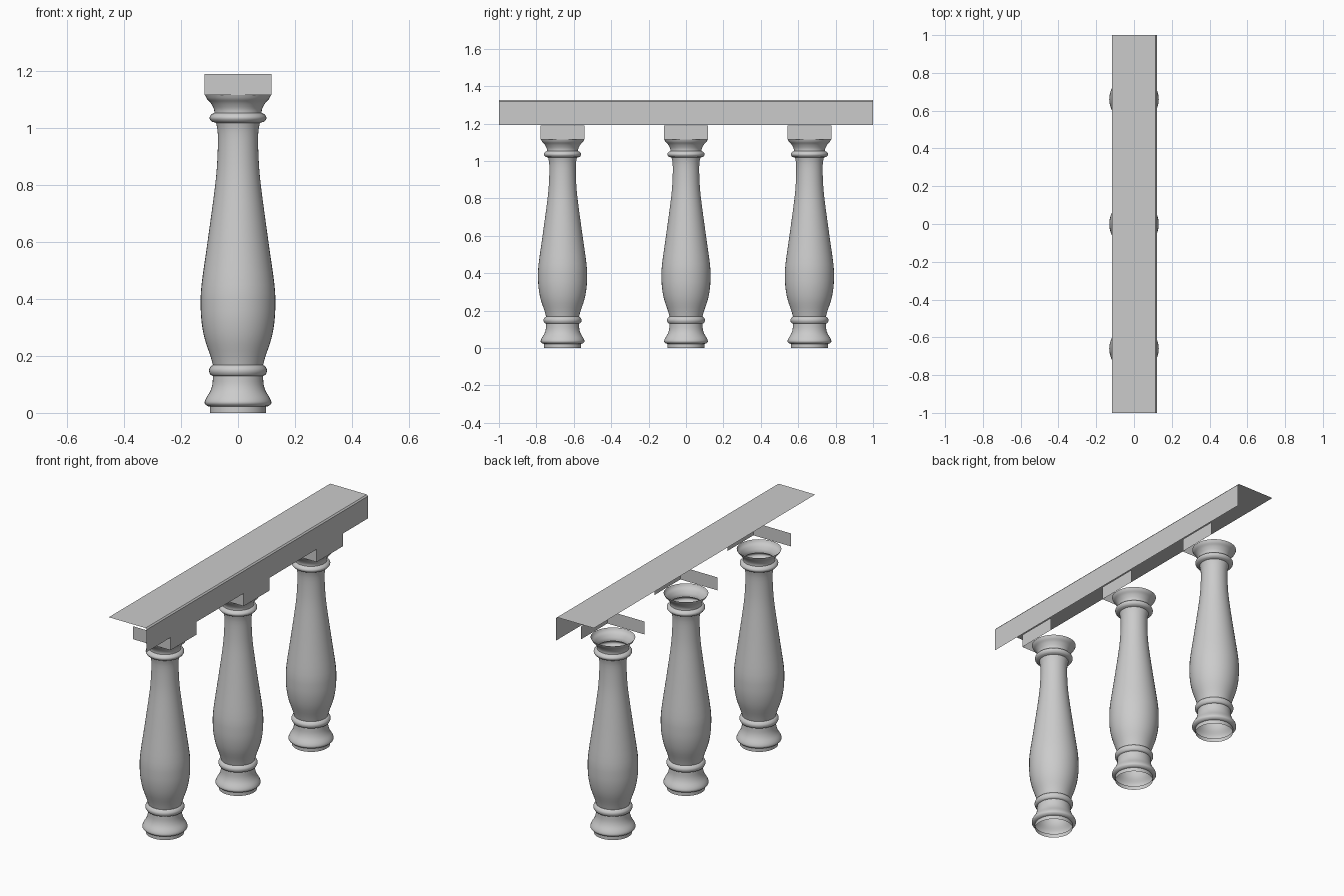
import bpy, bmesh, math

if "Cube" in bpy.data.objects:
    bpy.data.objects.remove(bpy.data.objects["Cube"])

SEGMENTS = 40
SPACING = 0.66


def make_object(name, mesh, location=(0, 0, 0)):
    ob = bpy.data.objects.new(name, mesh)
    ob.location = location
    bpy.context.collection.objects.link(ob)
    return ob


def sheet_mesh(name, quads):
    """Open sheet made from a few quads, welded together."""
    bm = bmesh.new()
    for quad in quads:
        bm.faces.new([bm.verts.new(p) for p in quad])
    bmesh.ops.remove_doubles(bm, verts=bm.verts, dist=1e-5)
    mesh = bpy.data.meshes.new(name)
    bm.to_mesh(mesh)
    bm.free()
    return mesh


def lathe_mesh(name, profile):
    """Open tube turned around z from (radius, height) points."""
    bm = bmesh.new()
    rings = []
    for r, z in profile:
        rings.append([bm.verts.new((r * math.cos(a), r * math.sin(a), z))
                      for a in (2 * math.pi * i / SEGMENTS for i in range(SEGMENTS))])
    for lo, hi in zip(rings, rings[1:]):
        for i in range(SEGMENTS):
            j = (i + 1) % SEGMENTS
            bm.faces.new((lo[i], lo[j], hi[j], hi[i]))
    mesh = bpy.data.meshes.new(name)
    bm.to_mesh(mesh)
    bm.free()
    return mesh


def smooth_span(points, steps=3):
    """Catmull-Rom curve through (radius, height) points."""
    p = [points[0]] + points + [points[-1]]
    out = []
    for a, b, c, d in zip(p, p[1:], p[2:], p[3:]):
        for s in range(steps):
            t = s / steps
            out.append(tuple(0.5 * (2 * b[k] + (c[k] - a[k]) * t
                             + (2 * a[k] - 5 * b[k] + 4 * c[k] - d[k]) * t ** 2
                             + (3 * b[k] - a[k] - 3 * c[k] + d[k]) * t ** 3)
                             for k in (0, 1)))
    return out + [points[-1]]


# Baluster profile: foot, lower ring, belly, upper ring, flared capital
foot = [(0.099, 0.0), (0.099, 0.022)]
base = [(0.108, 0.024), (0.117, 0.034), (0.113, 0.05), (0.098, 0.075),
        (0.090, 0.10), (0.088, 0.13)]
low_ring = [(0.096, 0.133), (0.101, 0.143), (0.101, 0.154), (0.095, 0.164)]
belly = [(0.088, 0.168), (0.097, 0.20), (0.117, 0.26), (0.128, 0.32),
         (0.131, 0.38), (0.128, 0.45), (0.107, 0.60), (0.080, 0.80),
         (0.072, 0.90), (0.071, 0.98), (0.077, 1.018)]
top_ring = [(0.092, 1.022), (0.099, 1.031), (0.099, 1.04), (0.092, 1.049)]
capital = [(0.083, 1.053), (0.085, 1.068), (0.096, 1.088), (0.109, 1.102),
           (0.116, 1.116)]
profile = list(foot)
for span in (base, low_ring, belly, top_ring, capital):
    profile += smooth_span(span)
baluster = lathe_mesh("baluster", profile)

# Block above each baluster: only the front and right faces exist
h, z0, z1 = 0.118, 1.116, 1.19
block = sheet_mesh("top_block", [
    [(-h, -h, z0), (h, -h, z0), (h, -h, z1), (-h, -h, z1)],
    [(h, -h, z0), (h, h, z0), (h, h, z1), (h, -h, z1)],
])

for n in (-1, 0, 1):
    post = make_object(f"baluster_{n + 2}", baluster, (0, n * SPACING, 0))
    make_object(f"top_block_{n + 2}", block, (0, n * SPACING, 0))
bpy.context.view_layer.objects.active = post
post.select_set(True)
bpy.ops.object.shade_smooth_by_angle(angle=math.radians(40))

# Handrail: top, narrow chamfer and right side, with open ends
section = [(0.122, 1.192), (0.122, 1.319), (0.115, 1.327), (-0.117, 1.327)]
make_object("handrail", sheet_mesh("handrail", [
    [(xa, -1, za), (xa, 1, za), (xb, 1, zb), (xb, -1, zb)]
    for (xa, za), (xb, zb) in zip(section, section[1:])
]))
